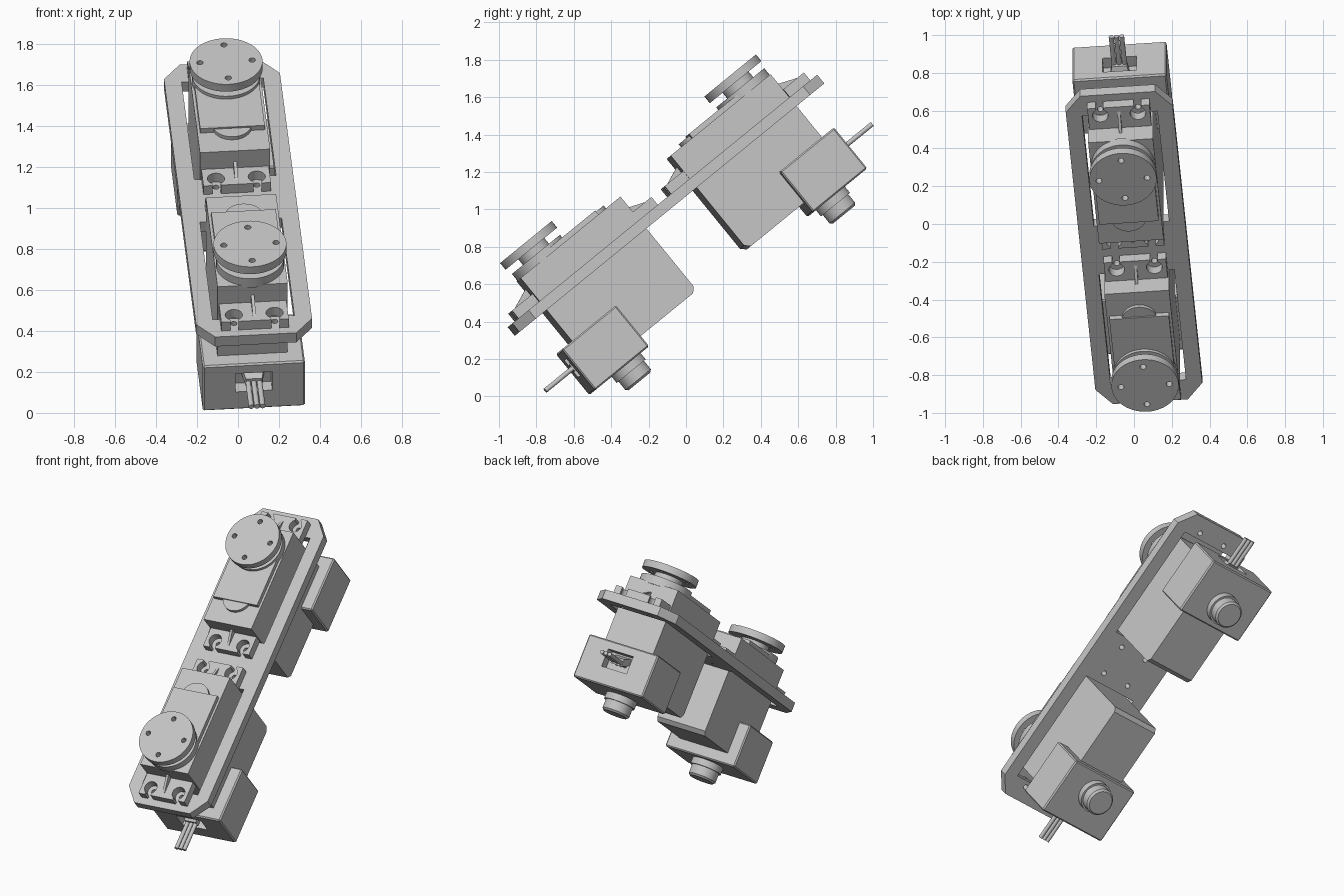
import bpy, bmesh, math
from mathutils import Matrix, Vector

cube = bpy.data.objects.get("Cube")
if cube:
    bpy.data.objects.remove(cube, do_unlink=True)

grey = bpy.data.materials.new("light_grey")
grey.use_nodes = True
colour = (0.55, 0.55, 0.55, 1)
grey.diffuse_color = colour
grey.node_tree.nodes["Principled BSDF"].inputs["Base Color"].default_value = colour

# Local axes: x across the plate, y along it, z out of its top face
TILT = (Matrix.Translation((0, -0.107, 1.022))
        @ Matrix.Rotation(math.radians(39.2), 4, 'X')
        @ Matrix.Rotation(math.radians(4.73), 4, 'Z'))
HALF_TURN = Matrix.Rotation(math.pi, 4, 'Z')
parts = []


def finish(name, bm, frame):
    bmesh.ops.recalc_face_normals(bm, faces=bm.faces)
    mesh = bpy.data.meshes.new(name)
    bm.to_mesh(mesh)
    bm.free()
    mesh.materials.append(grey)
    obj = bpy.data.objects.new(name, mesh)
    bpy.context.collection.objects.link(obj)
    obj.matrix_world = frame
    parts.append(obj)
    return obj


def box(name, frame, x, y, z, bevel=0):
    bm = bmesh.new()
    bmesh.ops.create_cube(bm, size=1)
    for v in bm.verts:
        v.co = [(r[0] + r[1]) / 2 + c * (r[1] - r[0]) for c, r in zip(v.co, (x, y, z))]
    if bevel:
        bmesh.ops.bevel(bm, geom=bm.edges[:], offset=bevel, segments=1, affect='EDGES')
    return finish(name, bm, frame)


def disc(name, frame, x, y, z, radius, top_radius=None, sides=48):
    bm = bmesh.new()
    bmesh.ops.create_cone(bm, cap_ends=True, segments=sides, radius1=radius,
                          radius2=top_radius or radius, depth=z[1] - z[0])
    bmesh.ops.translate(bm, verts=bm.verts, vec=(x, y, (z[0] + z[1]) / 2))
    return finish(name, bm, frame)


def prism(name, frame, points, shift):
    """Extrude a closed outline of 3D points along shift."""
    bm = bmesh.new()
    face = bm.faces.new([bm.verts.new(p) for p in points])
    new = bmesh.ops.extrude_face_region(bm, geom=[face])["geom"]
    moved = [g for g in new if isinstance(g, bmesh.types.BMVert)]
    bmesh.ops.translate(bm, verts=moved, vec=shift)
    return finish(name, bm, frame)


def cut(target, cutters):
    for c in cutters:
        mod = target.modifiers.new("cut", 'BOOLEAN')
        mod.operation = 'DIFFERENCE'
        mod.solver = 'EXACT'
        mod.object = c
    bpy.context.view_layer.update()
    graph = bpy.context.evaluated_depsgraph_get()
    mesh = bpy.data.meshes.new_from_object(target.evaluated_get(graph))
    target.modifiers.clear()
    target.data = mesh
    for c in cutters:
        parts.remove(c)
        bpy.data.objects.remove(c, do_unlink=True)


AXIS = -0.707      # output shaft position along the plate
MID = -0.528       # middle of the mounting flange
HOLE = 0.43        # screw distance from the flange middle

# Mounting plate with chamfered corners, two windows and screw holes
w, l, cx, cy = 0.284, 1.055, 0.085, 0.105
corner = [(w, l - cy), (w - cx, l)]
outline = (corner + [(-x, y) for x, y in reversed(corner)]
           + [(-x, -y) for x, y in corner] + [(x, -y) for x, y in reversed(corner)])
plate = prism("mounting_plate", TILT, [(x, y, -0.03) for x, y in outline], (0, 0, 0.06))
cutters = []
for frame in (TILT, TILT @ HALF_TURN):
    cutters.append(box("cutter", frame, (-0.2, 0.2), (-0.92, -0.165), (-0.1, 0.1)))
    for sx in (-1, 1):
        for sy in (-1, 1):
            cutters.append(disc("cutter", frame, sx * 0.1, MID + sy * HOLE,
                                (-0.1, 0.1), 0.016, sides=16))
cut(plate, cutters)


def servo(prefix, frame):
    # Main case with a chamfered lower edge
    side = [(-0.865, 0.19), (-0.174, 0.19), (-0.174, -0.43), (-0.2, -0.456), (-0.865, -0.456)]
    prism(prefix + "_case", frame, [(-0.172, y, z) for y, z in side], (0.344, 0, 0))

    # Mounting ears with open screw slots and a sloping rib
    for sy, end in ((-1, "outer"), (1, "inner")):
        y0, y1 = sorted((MID + sy * 0.34, MID + sy * 0.482))
        ear = box(prefix + "_" + end + "_ear", frame, (-0.165, 0.165), (y0, y1), (0.03, 0.084))
        hy = MID + sy * HOLE
        cutters = []
        for sx in (-1, 1):
            x = sx * 0.1
            cutters.append(disc("cutter", frame, x, hy, (0, 0.2), 0.042, sides=24))
            cutters.append(box("cutter", frame, (x - 0.02, x + 0.02),
                               sorted((hy, hy + sy * 0.1)), (0.01, 0.19)))
        cut(ear, cutters)
        a, b = MID + sy * 0.34, MID + sy * 0.46
        prism(prefix + "_" + end + "_rib", frame,
              [(-0.008, a, 0.08), (-0.008, b, 0.08), (-0.008, a, 0.128)], (0.016, 0, 0))

    # Stepped gear cover and shaft
    box(prefix + "_cover_pad", frame, (-0.158, 0.158), (AXIS, -0.325), (0.18, 0.218))
    disc(prefix + "_idler_boss", frame, 0, -0.355, (0.18, 0.21), 0.095)
    disc(prefix + "_gear_tower", frame, 0, AXIS, (0.18, 0.236), 0.166)
    disc(prefix + "_shaft", frame, 0, AXIS, (0.22, 0.28), 0.09)

    # Round horn with four holes
    horn = disc(prefix + "_horn", frame, 0, AXIS, (0.275, 0.321), 0.178, sides=64)
    cutters = []
    for i in range(4):
        a = i * math.pi / 2
        cutters.append(disc("cutter", frame, 0.128 * math.cos(a), AXIS + 0.128 * math.sin(a),
                            (0.26, 0.34), 0.016, sides=16))
    cut(horn, cutters)

    # Rear housing with a cable window
    housing = box(prefix + "_housing", frame, (-0.25, 0.25), (-0.942, -0.568),
                  (-0.527, -0.245), 0.008)
    cut(housing, [box("cutter", frame, (-0.09, 0.09), (-1, -0.875), (-0.415, -0.3))])
    prism(prefix + "_cable_clamp", frame,
          [(-0.055, -0.88, -0.31), (0.055, -0.88, -0.31), (0.04, -0.945, -0.335),
           (-0.04, -0.945, -0.335)], (0, 0, -0.045))

    # Three cable strands
    for i in (-1, 0, 1):
        bm = bmesh.new()
        turn = Matrix.Rotation(math.pi / 2, 4, 'X')
        place = Matrix.Translation((i * 0.028, -1.003, -0.36))
        bmesh.ops.create_cone(bm, cap_ends=True, segments=16, radius1=0.013,
                              radius2=0.013, depth=0.255, matrix=place @ turn)
        finish(prefix + "_cable", bm, frame)

    # Pivot knob under the housing, opposite the horn
    disc(prefix + "_pivot_collar", frame, 0, AXIS, (-0.57, -0.51), 0.1)
    disc(prefix + "_pivot_pin", frame, 0, AXIS, (-0.628, -0.56), 0.088)
    disc(prefix + "_pivot_tip", frame, 0, AXIS, (-0.64, -0.628), 0.076, 0.088)


servo("lower_servo", TILT)
servo("upper_servo", TILT @ HALF_TURN)

# Smooth round sides, keep edges sharp
bpy.ops.object.select_all(action='DESELECT')
for obj in parts:
    obj.select_set(True)
bpy.context.view_layer.objects.active = parts[0]
bpy.ops.object.shade_smooth_by_angle(angle=math.radians(30))
